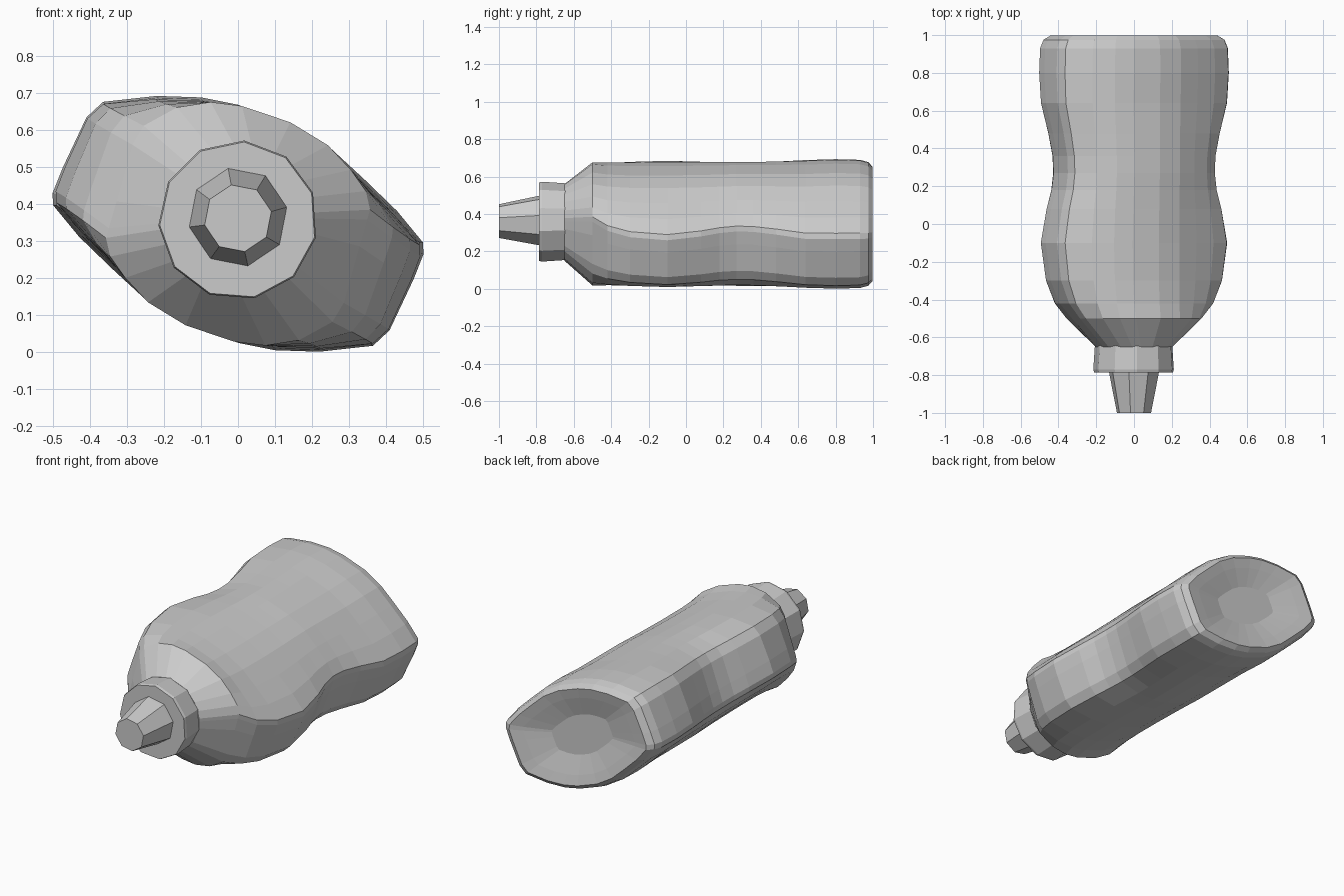
import bpy, bmesh, math
from mathutils import Vector

if "Cube" in bpy.data.objects:
    bpy.data.objects.remove(bpy.data.objects["Cube"])

CZ = 0.347
TILT = math.radians(-31)
U = Vector((math.cos(TILT), math.sin(TILT)))    # long axis of the oval section
V = Vector((-math.sin(TILT), math.cos(TILT)))   # short axis

# Half of the skewed oval section; the other half is the same turned 180 degrees
HALF = [(-.5, .05), (-.502, .082), (-.475, .15), (-.41, .288), (-.365, .33), (-.22, .346),
        (-.1, .342), (0, .322), (.14, .272), (.25, .205), (.34, .122), (.43, .035)]
OVAL = [Vector(p) for p in HALF] + [-Vector(p) for p in HALF]


def loft(name, rings):
    """Skin a list of equally sized rings and cap both ends."""
    bm = bmesh.new()
    loops = [[bm.verts.new(p) for p in ring] for ring in rings]
    for a, b in zip(loops, loops[1:]):
        for i in range(len(a)):
            j = (i + 1) % len(a)
            bm.faces.new((a[i], a[j], b[j], b[i]))
    bm.faces.new(loops[0])
    bm.faces.new(loops[-1][::-1])
    bmesh.ops.recalc_face_normals(bm, faces=bm.faces)
    mesh = bpy.data.meshes.new(name)
    bm.to_mesh(mesh)
    bm.free()
    obj = bpy.data.objects.new(name, mesh)
    bpy.context.collection.objects.link(obj)
    return obj


def oval_ring(y, pinch, sv, scale=1.0):
    """Oval section, squeezed most at the side tips and less at the skewed corners."""
    ring = []
    for p in OVAL:
        u, v = p.dot(U), p.dot(V)
        skew = min(1, max(.5, .78 + 1.1 * v * math.copysign(1, u)))
        u *= 1 - (1 - pinch) * min(1, abs(u) / .48) * skew
        q = (U * u + V * (v * sv)) * scale
        ring.append((q.x, y, CZ + q.y))
    return ring


def neck_ring(y, r):
    """Circle whose points line up with the oval section points."""
    ring = []
    for p in OVAL:
        q = (U * (p.dot(U) * .62) + V * p.dot(V)).normalized() * r
        ring.append((q.x, y, .355 + q.y))
    return ring


def round_ring(y, r, n, turn=0, cz=.357):
    return [(r * math.cos(turn + math.tau * i / n), y,
             cz + r * math.sin(turn + math.tau * i / n)) for i in range(n)]


# Bottle body: shoulder, pinched waist, base with a shallow recess
sections = [(-.5, .61, 1.01), (-.42, .79, .97), (-.3, .92, .95), (-.1, .99, .95),
            (.08, .91, .96), (.18, .84, .97), (.27, .81, .98), (.36, .82, .98),
            (.48, .88, .98), (.64, .98, .98), (.8, 1, 1), (.93, 1, 1, .99),
            (.975, 1, 1, .955), (.998, 1, 1, .88), (.985, 1, .97, .72), (.955, 1, .9, .4)]
loft("bottle_body", [neck_ring(-.65, .205)] + [oval_ring(*s) for s in sections])

# Collar of the cap
loft("cap_collar", [round_ring(y, r, 11, .35) for y, r in
                    ((-.63, .2), (-.65, .208), (-.77, .216), (-.785, .212))])

# Tapered nozzle
loft("nozzle", [round_ring(y, r, 8, .2, cz) for y, r, cz in
                ((-.77, .137, .365), (-.8, .132, .365), (-1.0, .092, .362))])
